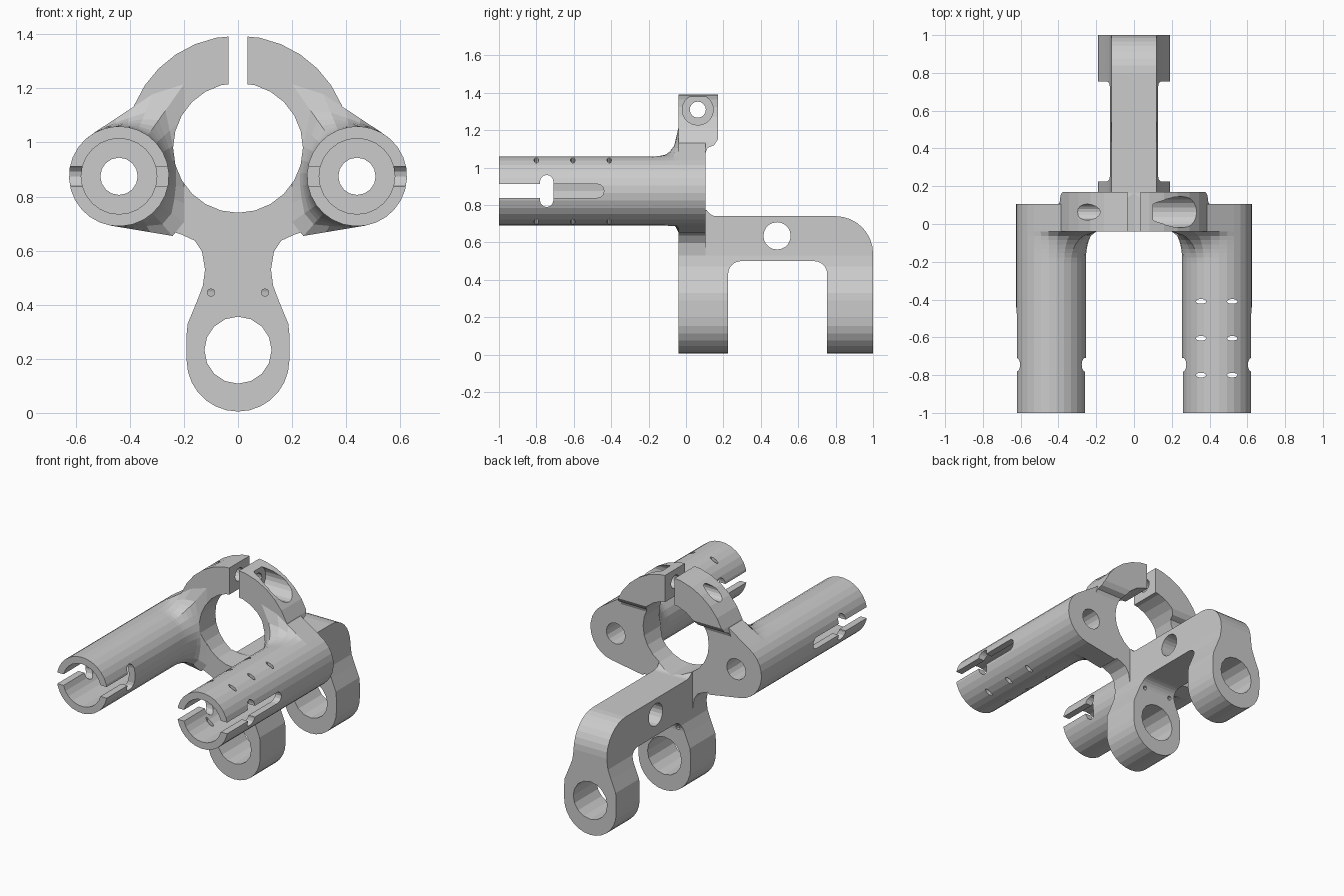
import bpy, bmesh
from math import sin, cos, pi, radians, sqrt

cube = bpy.data.objects.get("Cube")
if cube:
    bpy.data.objects.remove(cube, do_unlink=True)

FRONT, BACK = -0.04, 0.105          # faces of the central plate
RING_Z = 0.98
TUBE_X, TUBE_Z, TUBE_R = 0.44, 0.875, 0.185


def loft(name, sections):
    """Closed solid through matching loops of 3D points."""
    bm = bmesh.new()
    rings = [[bm.verts.new(p) for p in s] for s in sections]
    n = len(rings[0])
    for a, b in zip(rings, rings[1:]):
        for i in range(n):
            j = (i + 1) % n
            bm.faces.new((a[i], a[j], b[j], b[i]))
    bm.faces.new(rings[0])
    bm.faces.new(rings[-1])
    bmesh.ops.recalc_face_normals(bm, faces=bm.faces)
    mesh = bpy.data.meshes.new(name)
    bm.to_mesh(mesh)
    bm.free()
    obj = bpy.data.objects.new(name, mesh)
    bpy.context.collection.objects.link(obj)
    return obj


def prism(name, pts, axis, lo, hi):
    """Extrude (x, z) points along Y, (y, z) along X or (x, y) along Z."""
    place = {"X": lambda p, t: (t, p[0], p[1]),
             "Y": lambda p, t: (p[0], t, p[1]),
             "Z": lambda p, t: (p[0], p[1], t)}[axis]
    return loft(name, [[place(p, t) for p in pts] for t in (lo, hi)])


def arc(cx, cy, r, start, end, n=6):
    angles = [radians(start + (end - start) * i / n) for i in range(n + 1)]
    return [(cx + r * cos(a), cy + r * sin(a)) for a in angles]


def circle(cx, cy, r, n=20, squash=1):
    return [(cx + r * cos(2 * pi * i / n), cy + squash * r * sin(2 * pi * i / n))
            for i in range(n)]


def mirrored(half):
    """Complete a right-hand outline, listed upwards, with its mirror image."""
    return half + [(-x, z) for x, z in reversed(half) if x > 1e-5]


def combine(target, other, operation):
    mod = target.modifiers.new(operation.title(), "BOOLEAN")
    mod.operation, mod.solver, mod.object = operation, "EXACT", other
    bpy.context.view_layer.update()
    graph = bpy.context.evaluated_depsgraph_get()
    mesh = bpy.data.meshes.new_from_object(target.evaluated_get(graph))
    target.modifiers.clear()
    target.data = mesh
    bpy.data.objects.remove(other, do_unlink=True)


# Arched arm with two hanging lugs: side outline crossed with front outline
side = ([(FRONT, 0), (0.225, 0)] + arc(0.295, 0.43, 0.07, 180, 90)
        + arc(0.685, 0.43, 0.07, 90, 0) + [(0.755, 0), (1, 0)]
        + arc(0.8, 0.54, 0.2, 0, 90, 8) + arc(0.165, 0.8, 0.06, 270, 180)
        + [(FRONT, 0.8)])
lug = arc(0, 0.195, 0.19, -90, 0, 7) + [
    (0.19, 0.29), (0.186, 0.33), (0.152, 0.412), (0.13, 0.47), (0.122, 0.53),
    (0.12, 0.6), (0.12, 0.85)]
body = prism("clamp_bracket", side, "X", -0.3, 0.3)
combine(body, prism("lug_outline", mirrored(lug), "Y", -0.2, 1.2), "INTERSECT")

# Flared neck below the ring
neck = [(0.11, 0.5), (0.122, 0.53), (0.133, 0.597), (0.16, 0.637),
        (0.21, 0.66), (0.24, 0.67), (0.24, 0.8)]
combine(body, prism("neck", mirrored(neck), "Y", FRONT, BACK), "UNION")

# Clamp ring, thicker at the top
ring = prism("ring", circle(0, RING_Z, 0.415, 32), "Y", -0.3, 0.3)
ring_side = [(FRONT, 0.7), (BACK, 0.7), (BACK, 1.08), (0.115, 1.105),
             (0.15, 1.12), (0.17, 1.15), (0.17, 1.5), (FRONT, 1.5)]
combine(ring, prism("ring_side", ring_side, "X", -0.6, 0.6), "INTERSECT")
combine(body, ring, "UNION")


# Tubes flaring into teardrop webs beside the ring
def web_radius(a):
    top, bottom = radians(56.6), radians(-80.5)
    if bottom <= a <= top:
        return TUBE_R
    limits = ((TUBE_R, top), (TUBE_R, bottom), (0.24, pi))
    return min(d / cos(a - n) for d, n in limits if cos(a - n) > 0.01)


def tube_section(s, y, blend):
    pts = []
    for i in range(28):
        a = radians(-80.5) + 2 * pi * i / 28
        r = TUBE_R + blend * (web_radius(a) - TUBE_R)
        pts.append((s * (TUBE_X + r * cos(a)), y, TUBE_Z + r * sin(a)))
    return pts


for s in (-1, 1):
    steps = [(-1, 0)]
    for i in range(8):
        t = i / 7
        steps.append((-0.2 + 0.16 * t, 1 - sqrt(1 - t * t)))
    steps.append((BACK, 1))
    combine(body, loft("tube", [tube_section(s, y, b) for y, b in steps]), "UNION")


def cut(pts, axis, lo, hi):
    combine(body, prism("cutter", pts, axis, min(lo, hi), max(lo, hi)), "DIFFERENCE")


def slot(y0, y1, z, r):
    return arc(y0, z, r, 270, 90) + arc(y1, z, r, 90, -90)


# Ring bore, clamp gap and clamp screw hole with counterbore
cut(circle(0, RING_Z, 0.24, 24), "Y", -0.5, 0.5)
cut([(-0.035, 1.1), (0.035, 1.1), (0.035, 1.6), (-0.035, 1.6)], "Y", -0.5, 0.5)
cut(circle(0.063, 1.31, 0.043, 16), "X", -0.6, 0.6)
cut(circle(0.063, 1.31, 0.083, 20), "X", 0.1, 0.6)

# Lug bores, arm cross hole and pin holes
cut(circle(0, 0.232, 0.124, 16), "Y", -0.3, 1.3)
cut(circle(0.487, 0.635, 0.073, 20), "X", -0.4, 0.4)
for s in (-1, 1):
    cut(circle(s * 0.1, 0.445, 0.014, 8), "Y", -0.2, 0.3)

# Tube bores and bayonet slots
for s in (-1, 1):
    cut(circle(s * TUBE_X, TUBE_Z, 0.14, 24), "Y", -1.2, -0.1)
    cut(circle(s * TUBE_X, TUBE_Z, 0.069, 16), "Y", -0.3, 0.3)
    cut(slot(-1.2, -0.475, TUBE_Z, 0.037), "X", s * TUBE_X, s * 0.8)
    cut(slot(-1.2, -0.78, TUBE_Z, 0.037), "X", s * 0.15, s * TUBE_X)
    cross = [(y - 0.745, z + TUBE_Z) for z, y in slot(-0.05, 0.05, 0, 0.036)]
    cut(cross, "X", s * 0.15, s * 0.8)

# Small vent holes through the left tube
for y in (-0.8, -0.605, -0.41):
    for x in (0.355, 0.52):
        cut(circle(x, y, 0.028, 10, 0.45), "Z", 0.5, 1.2)
